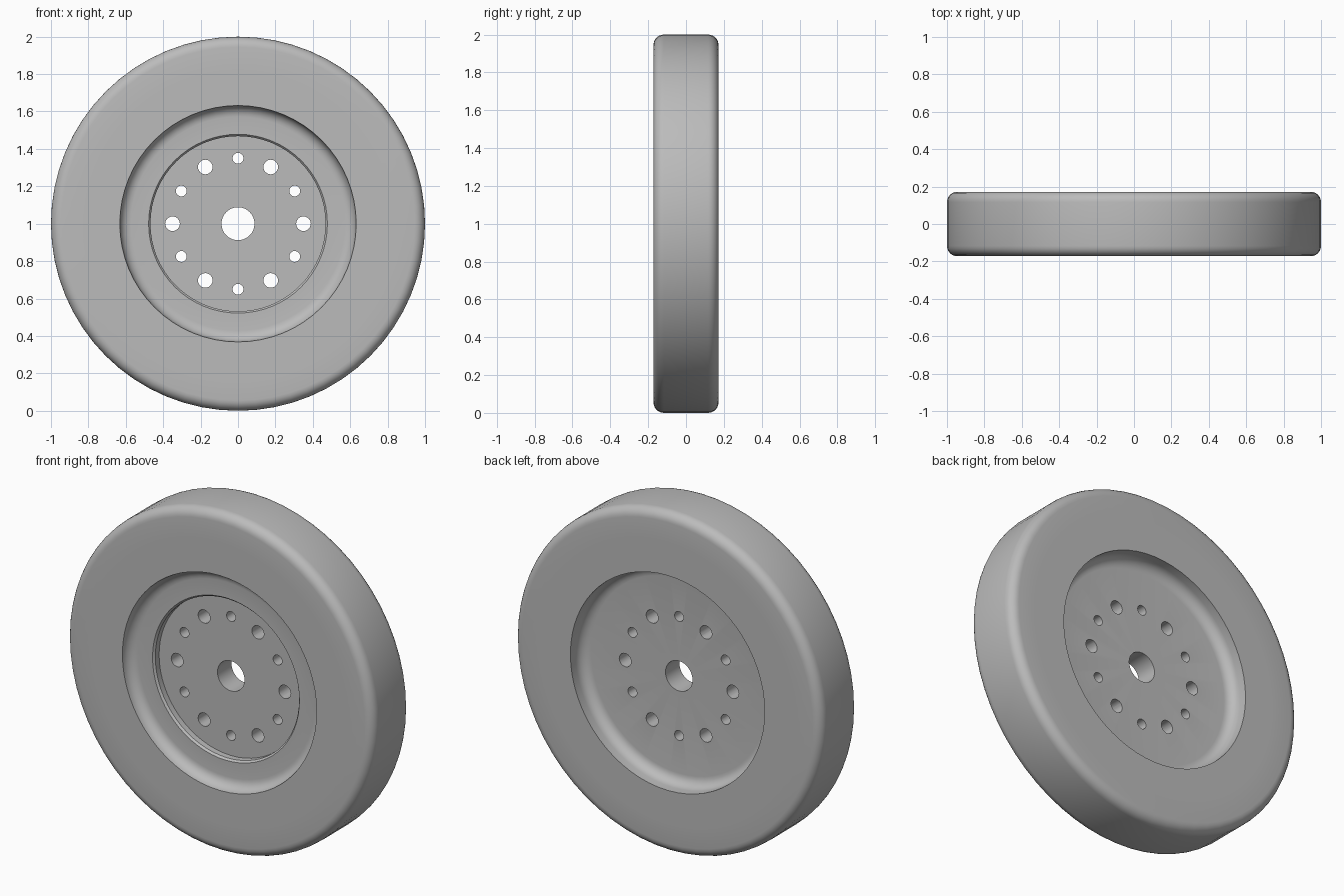
import bpy, bmesh
from math import sin, cos, pi, radians
from mathutils import Vector, Matrix

if "Cube" in bpy.data.objects:
    bpy.data.objects.remove(bpy.data.objects["Cube"])

CENTRE = Vector((0, 0, 1))
HALF = 0.172          # half width of the wheel
JOIN = 0.825          # radius where rim disc meets outer ring

grey = bpy.data.materials.new("plain grey")
grey.use_nodes = True
colour = (0.5, 0.5, 0.5, 1)
grey.diffuse_color = colour
grey.node_tree.nodes["Principled BSDF"].inputs["Base Color"].default_value = colour


def arc(r, y, radius, start, end, steps=6):
    """Points (radius from axle, y) along a fillet."""
    angles = [radians(start + (end - start) * i / steps) for i in range(steps + 1)]
    return [(r + radius * cos(a), y + radius * sin(a)) for a in angles]


def add_object(name, bm):
    bmesh.ops.recalc_face_normals(bm, faces=bm.faces[:])
    mesh = bpy.data.meshes.new(name)
    bm.to_mesh(mesh)
    bm.free()
    mesh.materials.append(grey)
    obj = bpy.data.objects.new(name, mesh)
    bpy.context.collection.objects.link(obj)
    return obj


def lathe(name, profile, steps=64):
    """Turn a closed profile about the axle."""
    bm = bmesh.new()
    verts = [bm.verts.new(CENTRE + Vector((r, y, 0))) for r, y in profile]
    edges = [bm.edges.new((v, verts[i - 1])) for i, v in enumerate(verts)]
    bmesh.ops.spin(bm, geom=verts + edges, cent=CENTRE, axis=(0, 1, 0),
                   angle=2 * pi, steps=steps, use_merge=False)
    bmesh.ops.remove_doubles(bm, verts=bm.verts[:], dist=0.0001)
    return add_object(name, bm)


def smooth(obj):
    bpy.ops.object.select_all(action='DESELECT')
    obj.select_set(True)
    bpy.context.view_layer.objects.active = obj
    bpy.ops.object.shade_smooth_by_angle(angle=radians(30))


# Outer ring with rounded shoulders
f = 0.055
ring = lathe("outer_ring",
             [(JOIN, -HALF)]
             + arc(1 - f, -HALF + f, f, -90, 0)
             + arc(1 - f, HALF - f, f, 0, 90)
             + [(JOIN, HALF)])

# Wheel disc: stepped dish in front, plain dish behind, open axle bore
f = 0.06
hub = lathe("wheel_disc",
            [(JOIN, -HALF), (0.632, -HALF)]
            + arc(0.632 - f, -0.112 - f, f, 0, 90)
            + [(0.478, -0.112), (0.468, -0.1), (0.468, -0.065),
               (0.088, -0.065), (0.088, 0.065)]
            + arc(0.632 - f, 0.065 + f, f, -90, 0)
            + [(0.632, HALF), (JOIN, HALF)])

# Ring of bolt holes, large and small in turn
bm = bmesh.new()
for i in range(12):
    a = i * pi / 6
    size = 0.029 if i % 2 else 0.039
    place = Matrix.Translation(CENTRE + 0.35 * Vector((cos(a), 0, sin(a))))
    bmesh.ops.create_cone(bm, cap_ends=True, segments=24, radius1=size, radius2=size,
                          depth=0.3, matrix=place @ Matrix.Rotation(pi / 2, 4, 'X'))
cutter = add_object("bolt_hole_cutter", bm)
cutter.hide_render = True

cut = hub.modifiers.new("bolt_holes", 'BOOLEAN')
cut.operation = 'DIFFERENCE'
cut.solver = 'EXACT'
cut.object = cutter
bpy.context.view_layer.objects.active = hub
bpy.ops.object.modifier_apply(modifier=cut.name)
bpy.data.objects.remove(cutter)

for part in (ring, hub):
    smooth(part)
